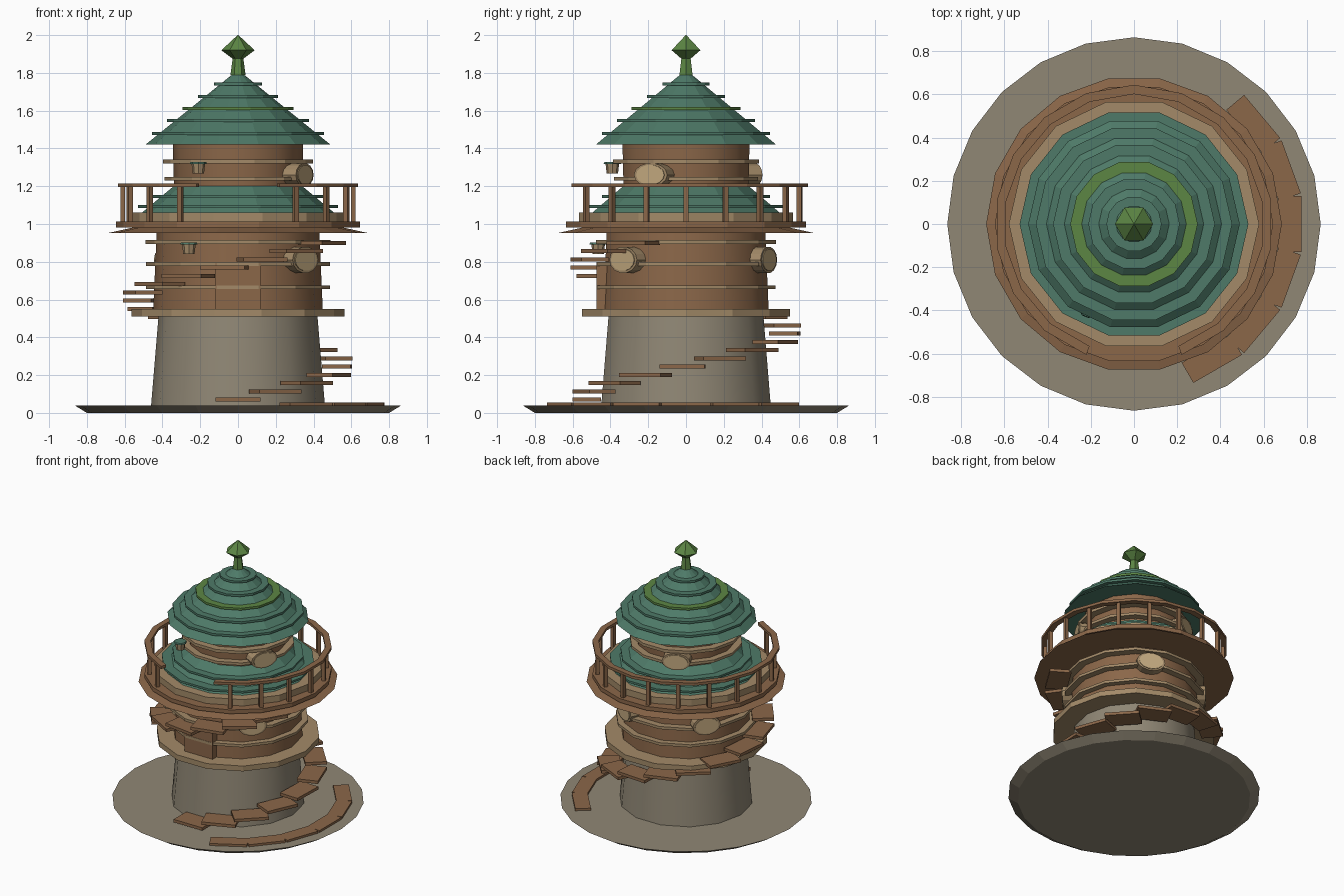
import bpy, bmesh, math
from mathutils import Matrix, Vector

if "Cube" in bpy.data.objects:
    bpy.data.objects.remove(bpy.data.objects["Cube"])


def material(name, r, g, b):
    lin = [((c / 255 + 0.055) / 1.055) ** 2.4 for c in (r, g, b)]
    m = bpy.data.materials.new(name)
    m.diffuse_color = (*lin, 1)
    m.use_nodes = True
    m.node_tree.nodes["Principled BSDF"].inputs["Base Color"].default_value = m.diffuse_color
    return m


STONE = material("stone", 144, 135, 117)
WOOD = material("wood", 139, 103, 73)
TRIM = material("tan_trim", 163, 138, 104)
ROOF = material("teal_roof", 78, 122, 104)
MOSS = material("moss_green", 92, 134, 68)
PANE = material("window_pane", 196, 170, 128)


def finish(name, bm, mat, smooth=False):
    bmesh.ops.recalc_face_normals(bm, faces=bm.faces)
    me = bpy.data.meshes.new(name)
    bm.to_mesh(me)
    bm.free()
    ob = bpy.data.objects.new(name, me)
    bpy.context.collection.objects.link(ob)
    me.materials.append(mat)
    if smooth:
        bpy.context.view_layer.objects.active = ob
        ob.select_set(True)
        bpy.ops.object.shade_smooth_by_angle(angle=math.radians(30))
        ob.select_set(False)
    return ob


def lathe(name, profile, sides, mat, smooth=False, at=(0, 0)):
    """Stack of (radius, z) rings, capped at both ends."""
    bm = bmesh.new()
    rings = []
    for r, z in profile:
        rings.append([bm.verts.new((at[0] + r * math.cos(math.tau * i / sides),
                                    at[1] + r * math.sin(math.tau * i / sides), z))
                      for i in range(sides)])
    for a, b in zip(rings, rings[1:]):
        for i in range(sides):
            j = (i + 1) % sides
            bm.faces.new((a[i], a[j], b[j], b[i]))
    bm.faces.new(rings[0][::-1])
    bm.faces.new(rings[-1])
    return finish(name, bm, mat, smooth)


def disc(name, r, z0, z1, mat, sides=14):
    return lathe(name, [(r, z0), (r, z1)], sides, mat)


def add_box(bm, angle, radius, z, size):
    """Box (radial, tangential, height) placed around the tower."""
    m = (Matrix.Rotation(math.radians(angle), 4, 'Z')
         @ Matrix.Translation((radius, 0, z)) @ Matrix.Diagonal((*size, 1)))
    bmesh.ops.create_cube(bm, size=1, matrix=m)


# Ground and tower walls
lathe("ground_disc", [(0.80, 0), (0.865, 0.04)], 24, STONE)
lathe("stone_base", [(0.46, 0.04), (0.42, 0.52)], 14, STONE, True)
lathe("lower_wall", [(0.45, 0.52), (0.43, 0.97)], 14, WOOD, True)
lathe("upper_wall", [(0.335, 1.02), (0.345, 1.43)], 14, WOOD, True)

# Trim bands
for i, (r, z0, z1) in enumerate([(0.565, 0.51, 0.55), (0.487, 0.655, 0.675),
                                 (0.487, 0.778, 0.798), (0.49, 0.895, 0.915),
                                 (0.58, 1.01, 1.06), (0.39, 1.23, 1.25),
                                 (0.397, 1.32, 1.342)]):
    disc(f"trim_band_{i + 1}", r, z0, z1, TRIM)

# Balcony deck
lathe("deck_skirt", [(0.685, 0.953), (0.53, 0.987)], 18, WOOD)
disc("deck_floor", 0.645, 0.982, 1.012, WOOD, 18)

# Railing posts, open at the front
bm = bmesh.new()
for k in range(16):
    add_box(bm, -60 + 20 * k, 0.61, 1.105, (0.026, 0.026, 0.19))
finish("railing_posts", bm, WOOD)

# Handrail swept through 320 degrees
bm = bmesh.new()
prev = None
for k in range(17):
    a = math.radians(-70 + 20 * k)
    ring = [bm.verts.new((r * math.cos(a), r * math.sin(a), z))
            for r, z in ((0.602, 1.195), (0.645, 1.195), (0.645, 1.215), (0.602, 1.215))]
    if prev:
        for i in range(4):
            j = (i + 1) % 4
            bm.faces.new((prev[i], prev[j], ring[j], ring[i]))
    else:
        bm.faces.new(ring)
    prev = ring
bm.faces.new(prev)
finish("handrail", bm, WOOD)

# Lower roof and its shingle lips
lathe("lower_roof", [(0.515, 1.055), (0.335, 1.205)], 14, ROOF)
disc("lower_roof_lip_1", 0.53, 1.085, 1.10, ROOF)
disc("lower_roof_lip_2", 0.455, 1.138, 1.153, ROOF)

# Main roof and its shingle lips, one of them mossy
lathe("main_roof", [(0.49, 1.42), (0.02, 1.80)], 14, ROOF)
for i, (r, z) in enumerate([(0.455, 1.48), (0.375, 1.547), (0.295, 1.612),
                            (0.212, 1.676), (0.128, 1.74)]):
    disc(f"main_roof_lip_{i + 1}", r, z - 0.008, z + 0.008, MOSS if i == 2 else ROOF)

# Finial
lathe("finial_stem", [(0.04, 1.79), (0.025, 1.90)], 6, MOSS)
lathe("finial_bud", [(0.028, 1.875), (0.088, 1.92), (0.002, 2.0)], 6, MOSS)

# Spiral stair
bm = bmesh.new()
for i in range(20):
    add_box(bm, -90 + 22 * i, 0.525, 0.07 + 0.0437 * i, (0.15, 0.24, 0.022))
finish("spiral_steps", bm, WOOD)

# Curved plank path on the ground
bm = bmesh.new()
for k in range(6):
    add_box(bm, -60 + 20 * k, 0.721, 0.047, (0.108, 0.26, 0.018))
finish("plank_path", bm, WOOD)

# Door
bm = bmesh.new()
add_box(bm, -90, 0.43, 0.672, (0.085, 0.236, 0.245))
finish("door", bm, WOOD)


def window(name, angle, outer, z, half_w, half_h):
    """Oval frame with a thin pane on its outer face."""
    for part, mat, k, r0, r1 in (("frame", TRIM, 1, outer - 0.14, outer),
                                 ("pane", PANE, 0.84, outer - 0.002, outer + 0.005)):
        bm = bmesh.new()
        m = (Matrix.Rotation(math.radians(angle), 4, 'Z')
             @ Matrix.Translation(((r0 + r1) / 2, 0, z))
             @ Matrix.Rotation(math.pi / 2, 4, 'Y')
             @ Matrix.Diagonal((half_h * k, half_w * k, r1 - r0, 1)))
        bmesh.ops.create_cone(bm, cap_ends=True, segments=14, radius1=1, radius2=1,
                              depth=1, matrix=m)
        finish(f"{name}_{part}", bm, mat)


for i, a in enumerate((-43, 64, 142)):
    window(f"lower_window_{i + 1}", a, 0.488, 0.81, 0.10, 0.07)
for i, a in enumerate((-28, 115)):
    window(f"upper_window_{i + 1}", a, 0.40, 1.26, 0.10, 0.063)

# Small hanging lanterns with green caps
for name, x, y, z in (("upper_lantern", -0.21, -0.39, 1.268),
                      ("lower_lantern", -0.26, -0.465, 0.842)):
    lathe(name + "_body", [(0.03, z), (0.036, z + 0.05)], 8, TRIM, at=(x, y))
    lathe(name + "_cap", [(0.046, z + 0.05), (0.042, z + 0.06)], 8, ROOF, at=(x, y))
